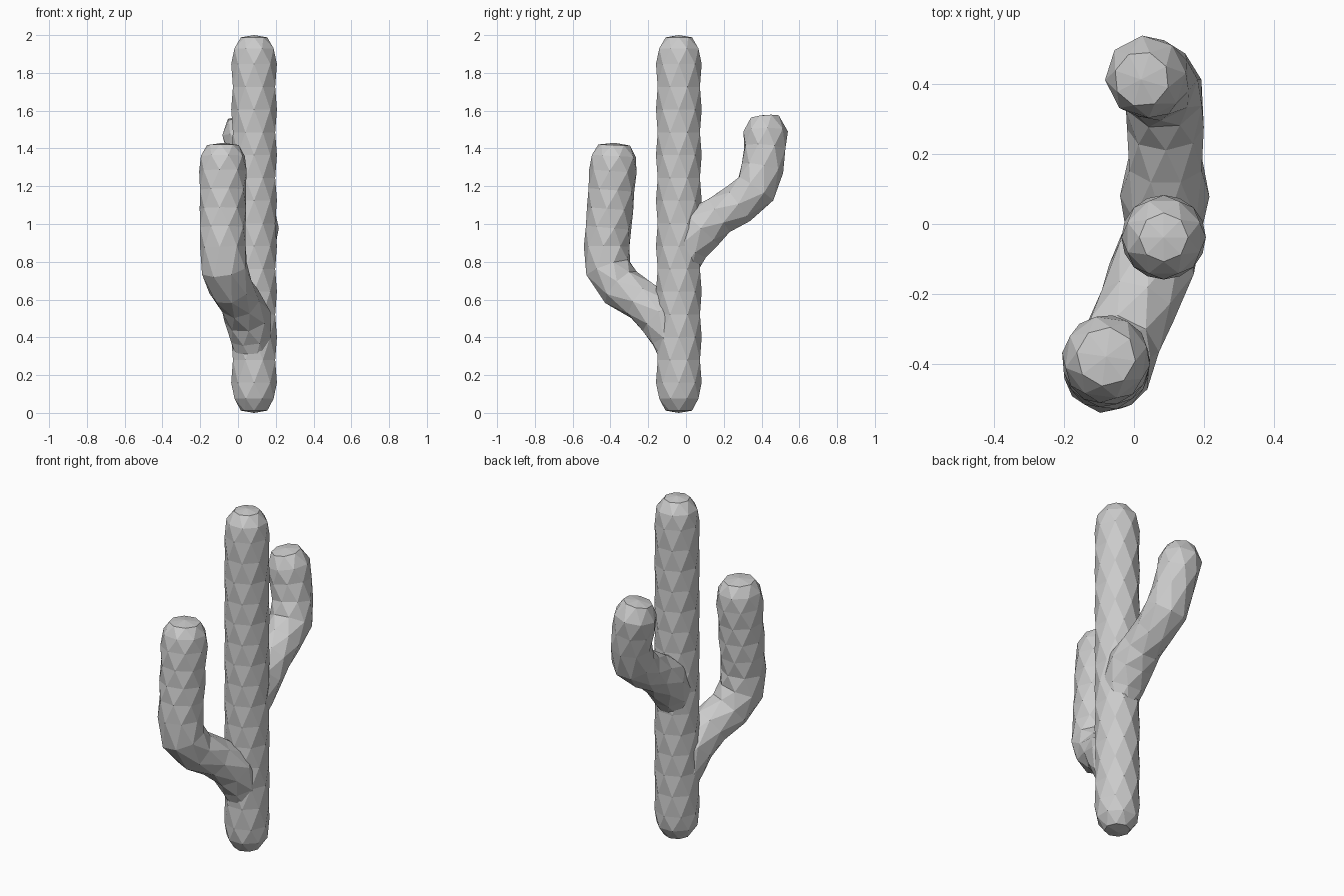
import bpy, bmesh, math
from mathutils import Vector

if "Cube" in bpy.data.objects:
    bpy.data.objects.remove(bpy.data.objects["Cube"])

SIDES = 8


def faceted_tube(name, path):
    """Closed tube through (x, y, z, radius) points; rings alternate by half a side."""
    bm = bmesh.new()
    pts = [Vector(p[:3]) for p in path]
    side = Vector((1, 0, 0))
    rings = []
    for i, p in enumerate(pts):
        tangent = (pts[min(i + 1, len(pts) - 1)] - pts[max(i - 1, 0)]).normalized()
        side = (side - tangent * side.dot(tangent)).normalized()
        other = tangent.cross(side)
        ring = []
        for k in range(SIDES):
            a = math.tau * (k + 0.5 * (i % 2)) / SIDES
            ring.append(bm.verts.new(p + path[i][3] * (side * math.cos(a) + other * math.sin(a))))
        rings.append(ring)
    # Triangle bands between staggered rings
    for i in range(len(rings) - 1):
        lo, hi = rings[i], rings[i + 1]
        for k in range(SIDES):
            n = (k + 1) % SIDES
            if i % 2 == 0:
                bm.faces.new((lo[k], lo[n], hi[k]))
                bm.faces.new((lo[n], hi[n], hi[k]))
            else:
                bm.faces.new((lo[k], hi[n], hi[k]))
                bm.faces.new((lo[k], lo[n], hi[n]))
    # Slightly domed ends
    for ring, p, q in ((rings[0], pts[0], pts[1]), (rings[-1], pts[-1], pts[-2])):
        tip = bm.verts.new(p + (p - q).normalized() * 0.012)
        for k in range(SIDES):
            bm.faces.new((ring[k], ring[(k + 1) % SIDES], tip))
    bmesh.ops.recalc_face_normals(bm, faces=bm.faces)
    mesh = bpy.data.meshes.new(name)
    bm.to_mesh(mesh)
    bm.free()
    obj = bpy.data.objects.new(name, mesh)
    bpy.context.collection.objects.link(obj)
    return obj


# Upright trunk with rounded ends
TX, TY, TR = 0.085, -0.038, 0.121
trunk_path = [(TX, TY, 0.012, 0.07), (TX, TY, 0.075, 0.112)]
trunk_path += [(TX, TY, 0.16 + 0.1205 * i, TR) for i in range(15)]
trunk_path += [(TX, TY, 1.93, 0.112), (TX, TY, 1.988, 0.07)]
trunk = faceted_tube("cactus_trunk", trunk_path)

# Low arm, curving toward the front
front_arm = faceted_tube("front_arm", [
    (0.085, -0.040, 0.28, 0.09),
    (0.070, -0.075, 0.40, 0.115),
    (0.050, -0.130, 0.51, 0.125),
    (0.010, -0.235, 0.595, 0.112),
    (-0.040, -0.345, 0.665, 0.118),
    (-0.072, -0.412, 0.765, 0.126),
    (-0.080, -0.420, 0.880, 0.122),
    (-0.080, -0.410, 0.980, 0.124),
    (-0.080, -0.402, 1.080, 0.124),
    (-0.080, -0.395, 1.180, 0.125),
    (-0.080, -0.387, 1.280, 0.127),
    (-0.080, -0.382, 1.360, 0.120),
    (-0.080, -0.380, 1.418, 0.085),
])

# High arm, curving toward the back
back_arm = faceted_tube("back_arm", [
    (0.085, -0.030, 0.76, 0.085),
    (0.085, 0.010, 0.87, 0.115),
    (0.088, 0.080, 0.98, 0.128),
    (0.090, 0.175, 1.045, 0.112),
    (0.090, 0.275, 1.105, 0.110),
    (0.085, 0.370, 1.185, 0.118),
    (0.072, 0.405, 1.295, 0.112),
    (0.050, 0.417, 1.400, 0.115),
    (0.033, 0.422, 1.490, 0.118),
    (0.022, 0.415, 1.565, 0.080),
])

# Fuse the arms into the trunk as one skin
for arm in (front_arm, back_arm):
    mod = trunk.modifiers.new("join_" + arm.name, 'BOOLEAN')
    mod.operation = 'UNION'
    mod.solver = 'EXACT'
    mod.object = arm
    bpy.context.view_layer.objects.active = trunk
    bpy.ops.object.modifier_apply(modifier=mod.name)
    bpy.data.objects.remove(arm)
trunk.name = "cactus"
